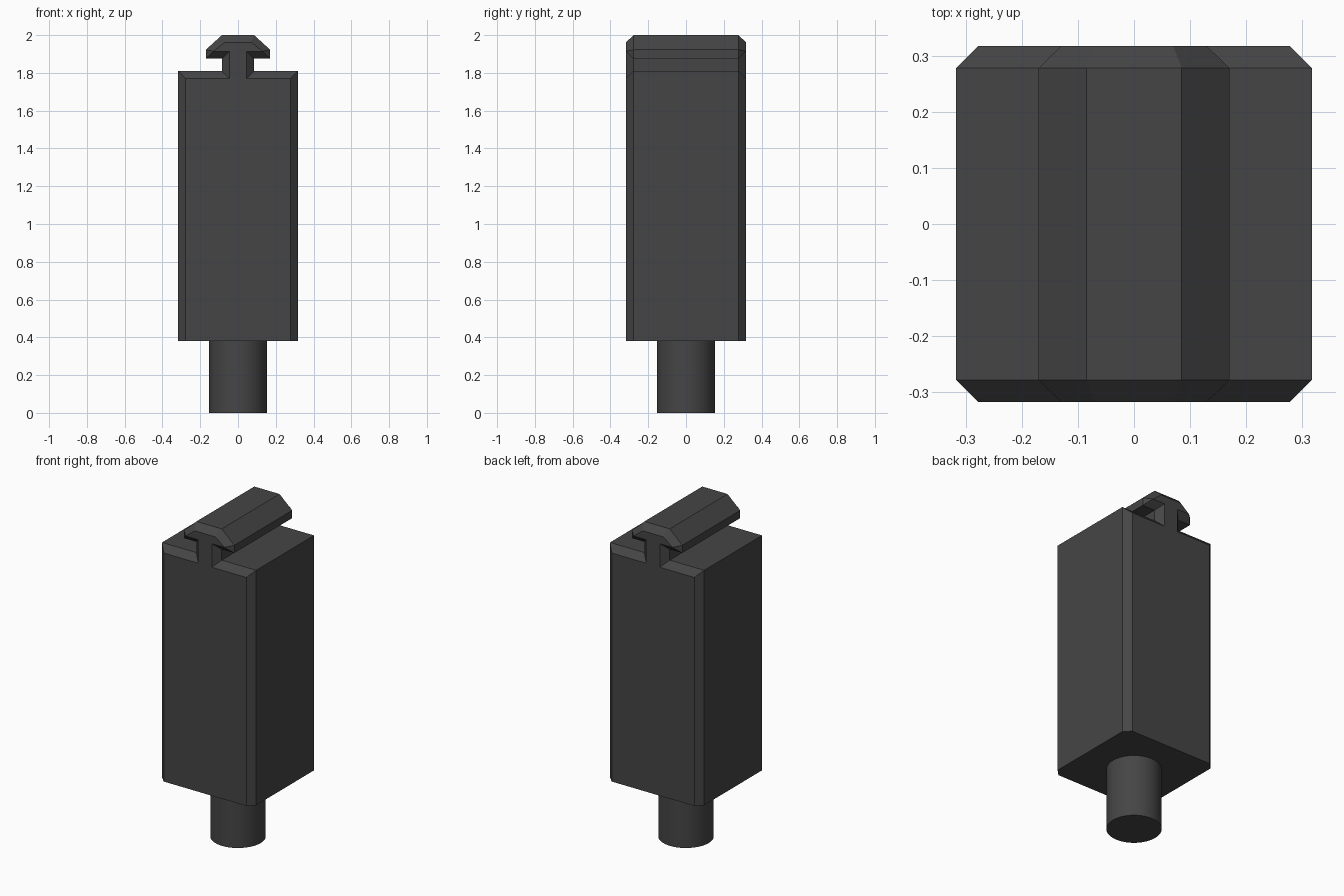
import bpy, bmesh

if "Cube" in bpy.data.objects:
    bpy.data.objects.remove(bpy.data.objects["Cube"])

mat = bpy.data.materials.new("dark grey")
mat.diffuse_color = (0.06, 0.06, 0.06, 1)
mat.use_nodes = True
mat.node_tree.nodes["Principled BSDF"].inputs["Base Color"].default_value = mat.diffuse_color

HALF, CH = 0.317, 0.039   # half depth and chamfer size

# Right half of the silhouette (x, z): full section and chamfered end section
full = [(0.317, 0.38), (0.317, 1.81), (0.085, 1.81), (0.085, 1.876),
        (0.17, 1.876), (0.17, 1.923), (0.085, 2.0)]
end = [(0.278, 0.38), (0.278, 1.771), (0.046, 1.771), (0.046, 1.914),
       (0.13, 1.914), (0.13, 1.914), (0.07, 1.962)]


def mirrored(half):
    return half + [(-x, z) for x, z in reversed(half)]


def finish(bm, name):
    bmesh.ops.remove_doubles(bm, verts=bm.verts, dist=0.0005)
    bmesh.ops.recalc_face_normals(bm, faces=bm.faces)
    mesh = bpy.data.meshes.new(name)
    bm.to_mesh(mesh)
    bm.free()
    mesh.materials.append(mat)
    obj = bpy.data.objects.new(name, mesh)
    bpy.context.collection.objects.link(obj)
    return obj


# Block with its T-shaped rail, lofted front to back through four sections
bm = bmesh.new()
rings = []
for y, half in ((-HALF, end), (CH - HALF, full), (HALF - CH, full), (HALF, end)):
    rings.append([bm.verts.new((x, y, z)) for x, z in mirrored(half)])
for a, b in zip(rings, rings[1:]):
    for i in range(len(a)):
        j = (i + 1) % len(a)
        bm.faces.new((a[i], a[j], b[j], b[i]))
bm.faces.new(rings[0])
bm.faces.new(rings[-1])
finish(bm, "block_with_rail")

# Round peg underneath
bm = bmesh.new()
bmesh.ops.create_cone(bm, cap_ends=True, segments=48, radius1=0.153,
                      radius2=0.153, depth=0.38)
bmesh.ops.translate(bm, verts=bm.verts, vec=(0, 0, 0.19))
peg = finish(bm, "peg")
bpy.context.view_layer.objects.active = peg
peg.select_set(True)
bpy.ops.object.shade_smooth_by_angle()
